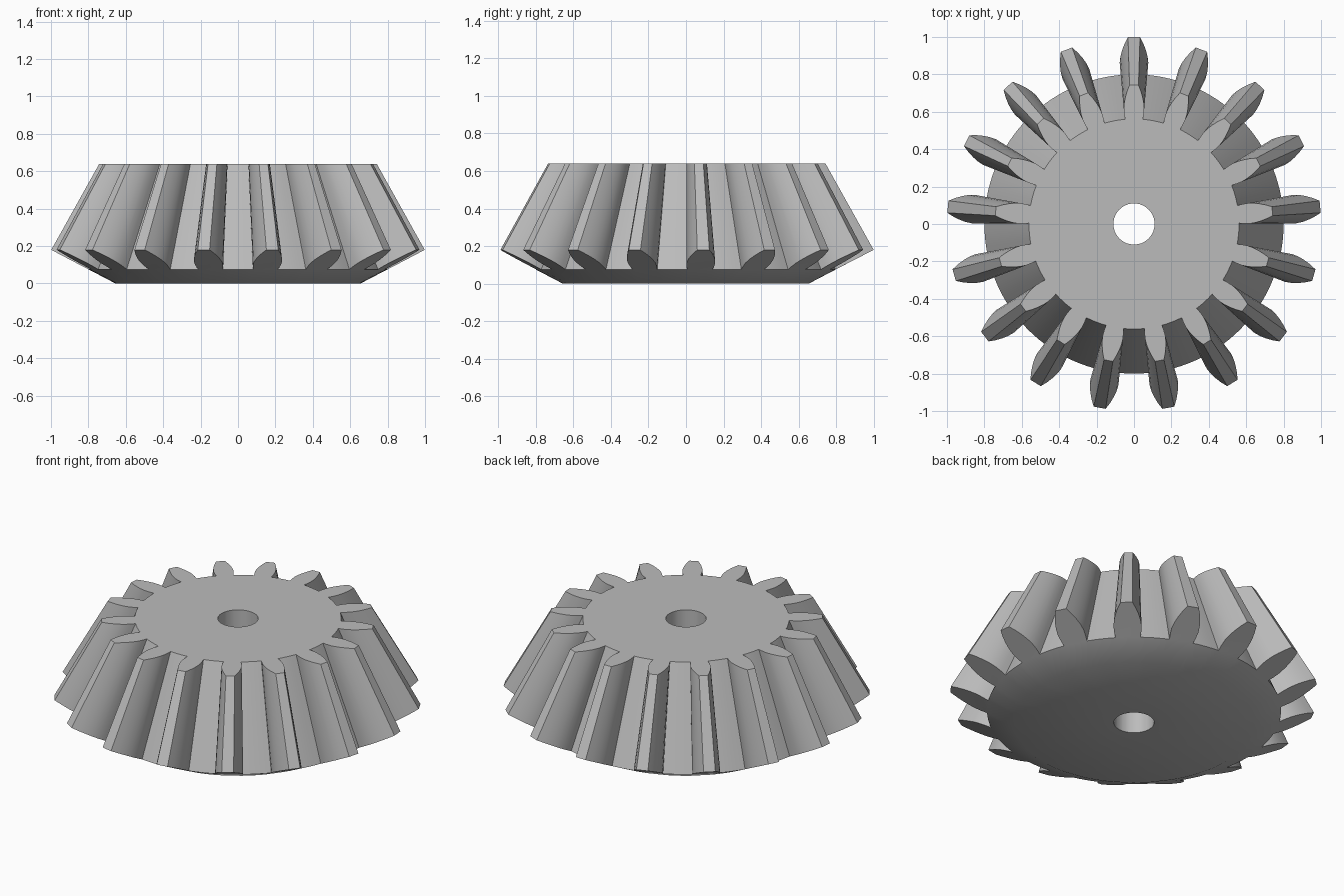
import bpy, bmesh
from math import sin, cos, radians

if "Cube" in bpy.data.objects:
    bpy.data.objects.remove(bpy.data.objects["Cube"])

TEETH = 17
PITCH = 360 / TEETH
APEX, TOP = 1.97, 0.64            # cone apex height, top face height
BASE_R, ROOT_R, BORE_R = 0.655, 0.80, 0.11
# tooth flank: radius on the back cone, half angle in degrees
FLANK = [(ROOT_R, 4.85), (0.83, 5.08), (0.865, 5.08), (0.90, 4.6),
         (0.93, 3.95), (0.965, 3.0), (1.0, 1.85)]

steel = bpy.data.materials.new("plain grey")
steel.use_nodes = True
grey = (0.5, 0.5, 0.5, 1)
steel.diffuse_color = grey
steel.node_tree.nodes["Principled BSDF"].inputs["Base Color"].default_value = grey

bm = bmesh.new()


def vert(r, deg, z):
    a = radians(deg)
    return bm.verts.new((r * sin(a), r * cos(a), z))


def back_and_top(r, deg):
    """Point on the back cone, and its projection toward the apex on the top face."""
    z = (r - BASE_R) * 0.18 / (1 - BASE_R)
    t = (APEX - TOP) / (APEX - z)
    return vert(r, deg, z), vert(r * t, deg, TOP)


def strip(pairs):
    """Quads between consecutive pairs of vertices."""
    for (a, b), (c, d) in zip(pairs, pairs[1:]):
        bm.faces.new((a, c, d, b))


ring = []                         # root circle shared by body and teeth
root_half = FLANK[0][1]
for i in range(TEETH):
    mid = i * PITCH
    # tooth: flanks and tip, then both end caps
    outline = [back_and_top(r, mid - h) for r, h in FLANK]
    outline += [back_and_top(r, mid + h) for r, h in reversed(FLANK)]
    strip(outline)
    bm.faces.new([p[0] for p in outline])
    bm.faces.new([p[1] for p in outline])
    ring.append((mid - root_half, outline[0], False))
    ring.append((mid + root_half, outline[-1], True))
    # valley floor
    gap = PITCH - 2 * root_half
    for k in (1, 2, 3):
        deg = mid + root_half + gap * k / 4
        ring.append((deg, back_and_top(ROOT_R, deg), True))

# body: underside, bore and top around the root circle
rows = []
for deg, (low, high), valley in ring:
    rows.append((low, vert(BASE_R, deg, 0), vert(BORE_R, deg, 0),
                 vert(BORE_R, deg, TOP), high, valley))
for a, b in zip(rows, rows[1:] + rows[:1]):
    for k in range(4):
        bm.faces.new((a[k], a[k + 1], b[k + 1], b[k]))
    if a[5]:
        bm.faces.new((a[4], a[0], b[0], b[4]))

bmesh.ops.recalc_face_normals(bm, faces=bm.faces)
mesh = bpy.data.meshes.new("bevel_gear")
bm.to_mesh(mesh)
bm.free()
mesh.materials.append(steel)
gear = bpy.data.objects.new("bevel_gear", mesh)
bpy.context.collection.objects.link(gear)

bpy.ops.object.select_all(action='DESELECT')
gear.select_set(True)
bpy.context.view_layer.objects.active = gear
bpy.ops.object.shade_smooth_by_angle(angle=radians(30))
